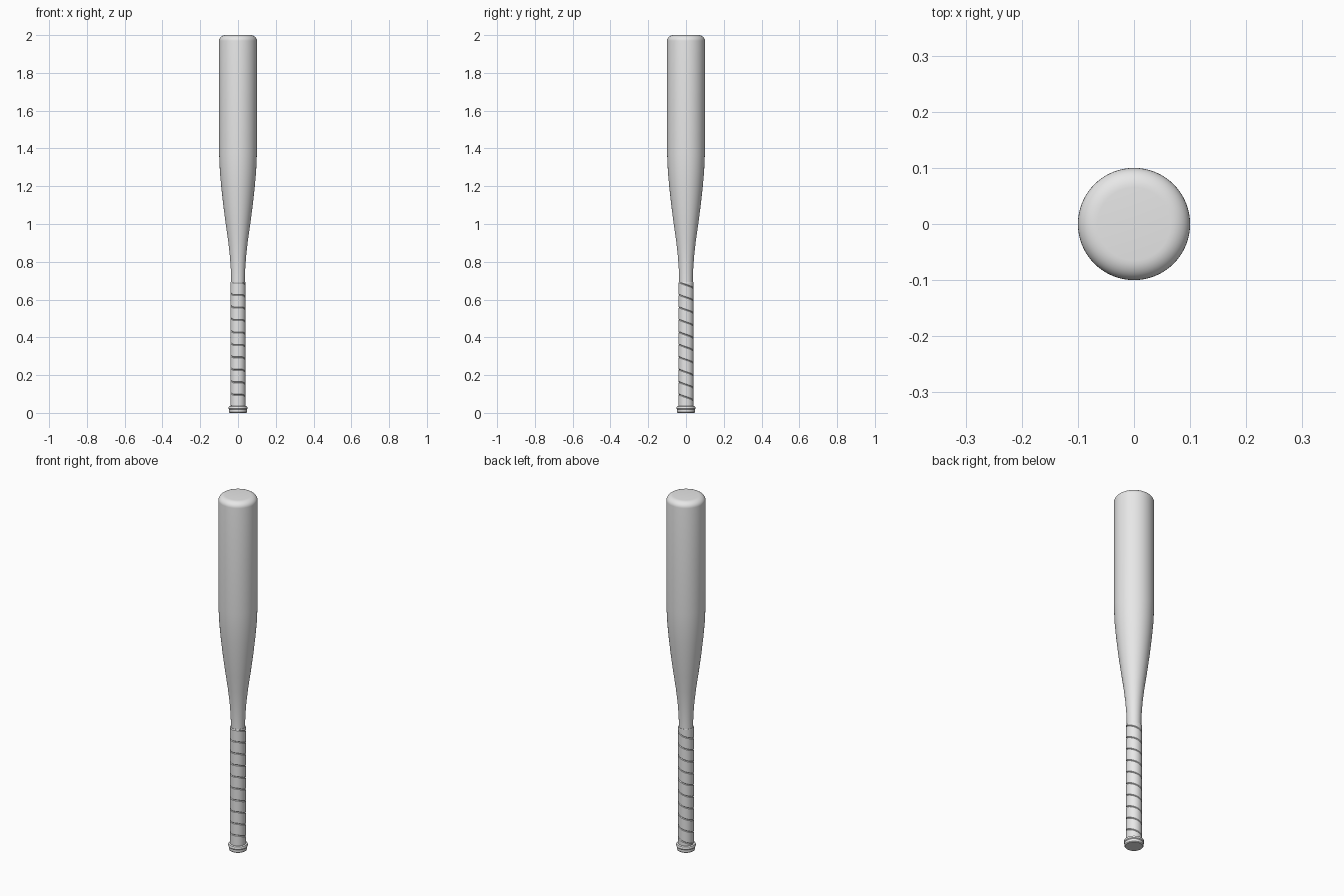
import bpy, bmesh, math

cube = bpy.data.objects.get("Cube")
if cube:
    bpy.data.objects.remove(cube)

grey = bpy.data.materials.new("plain_grey")
grey.use_nodes = True
tone = (0.8, 0.8, 0.8, 1)
grey.diffuse_color = tone
grey.node_tree.nodes["Principled BSDF"].inputs["Base Color"].default_value = tone

SIDES = 64


def finish(name, bm, angle):
    bmesh.ops.remove_doubles(bm, verts=bm.verts, dist=1e-5)
    bmesh.ops.recalc_face_normals(bm, faces=bm.faces)
    mesh = bpy.data.meshes.new(name)
    bm.to_mesh(mesh)
    bm.free()
    mesh.materials.append(grey)
    ob = bpy.data.objects.new(name, mesh)
    bpy.context.collection.objects.link(ob)
    bpy.ops.object.select_all(action='DESELECT')
    ob.select_set(True)
    bpy.context.view_layer.objects.active = ob
    bpy.ops.object.shade_smooth_by_angle(angle=math.radians(angle))
    return ob


def lathe(name, profile, angle=35):
    """Turn a (radius, height) profile around the z axis."""
    bm = bmesh.new()
    verts = [bm.verts.new((r, 0, z)) for r, z in profile]
    edges = [bm.edges.new(pair) for pair in zip(verts, verts[1:])]
    bmesh.ops.spin(bm, geom=verts + edges, cent=(0, 0, 0), axis=(0, 0, 1),
                   angle=math.tau, steps=SIDES, use_merge=False)
    return finish(name, bm, angle)


# Barrel, taper and rounded end
taper = [(0, 0.60), (0.036, 0.60), (0.036, 0.70), (0.038, 0.76), (0.043, 0.83),
         (0.052, 0.91), (0.065, 1.0), (0.078, 1.1), (0.089, 1.2),
         (0.096, 1.28), (0.1, 1.37)]
fillet = 0.035
dome = [(0.1 - fillet + fillet * math.cos(a), 1.97 + 0.03 * math.sin(a))
        for a in (math.pi / 2 * i / 8 for i in range(9))]
lathe("barrel", taper + dome + [(0, 2.0)])

# Knob at the foot of the handle
lathe("knob", [(0, 0), (0.044, 0), (0.047, 0.004), (0.047, 0.018),
               (0.05, 0.022), (0.05, 0.03), (0.048, 0.034),
               (0.041, 0.037), (0, 0.037)], 30)

# Spiral grip wrap: level across the front, descending around the rest
LOW, HIGH, PITCH, RADIUS = 0.03, 0.69, 0.066, 0.04
strip = [(0, RADIUS - 0.003), (0.05, RADIUS), (0.95, RADIUS), (1, RADIUS - 0.003)]
bm = bmesh.new()
for turn in range(-1, 12):
    rows = []
    for i in range(SIDES + 1):
        t = i / SIDES
        a = -math.pi / 2 + math.tau * t
        drop = min(max((t - 0.1) / 0.8, 0), 1)
        row = []
        for f, r in strip:
            z = LOW + PITCH * (turn + f - drop)
            z = min(max(z, LOW), HIGH)
            row.append(bm.verts.new((r * math.cos(a), r * math.sin(a), z)))
        rows.append(row)
    for p, q in zip(rows, rows[1:]):
        for k in range(len(strip) - 1):
            if max(v.co.z for v in (p[k], p[k + 1], q[k], q[k + 1])) > LOW + 1e-5 and \
               min(v.co.z for v in (p[k], p[k + 1], q[k], q[k + 1])) < HIGH - 1e-5:
                bm.faces.new((p[k], q[k], q[k + 1], p[k + 1]))
bmesh.ops.delete(bm, geom=[v for v in bm.verts if not v.link_faces], context='VERTS')
finish("grip_wrap", bm, 30)

# Closed end of the wrap and the handle core inside it
lathe("grip_end", [(0.034, HIGH), (RADIUS - 0.001, HIGH), (RADIUS - 0.002, HIGH + 0.003),
                   (0.034, HIGH + 0.003)], 30)
lathe("handle_core", [(0, 0.02), (0.036, 0.02), (0.036, 0.65), (0, 0.65)])
